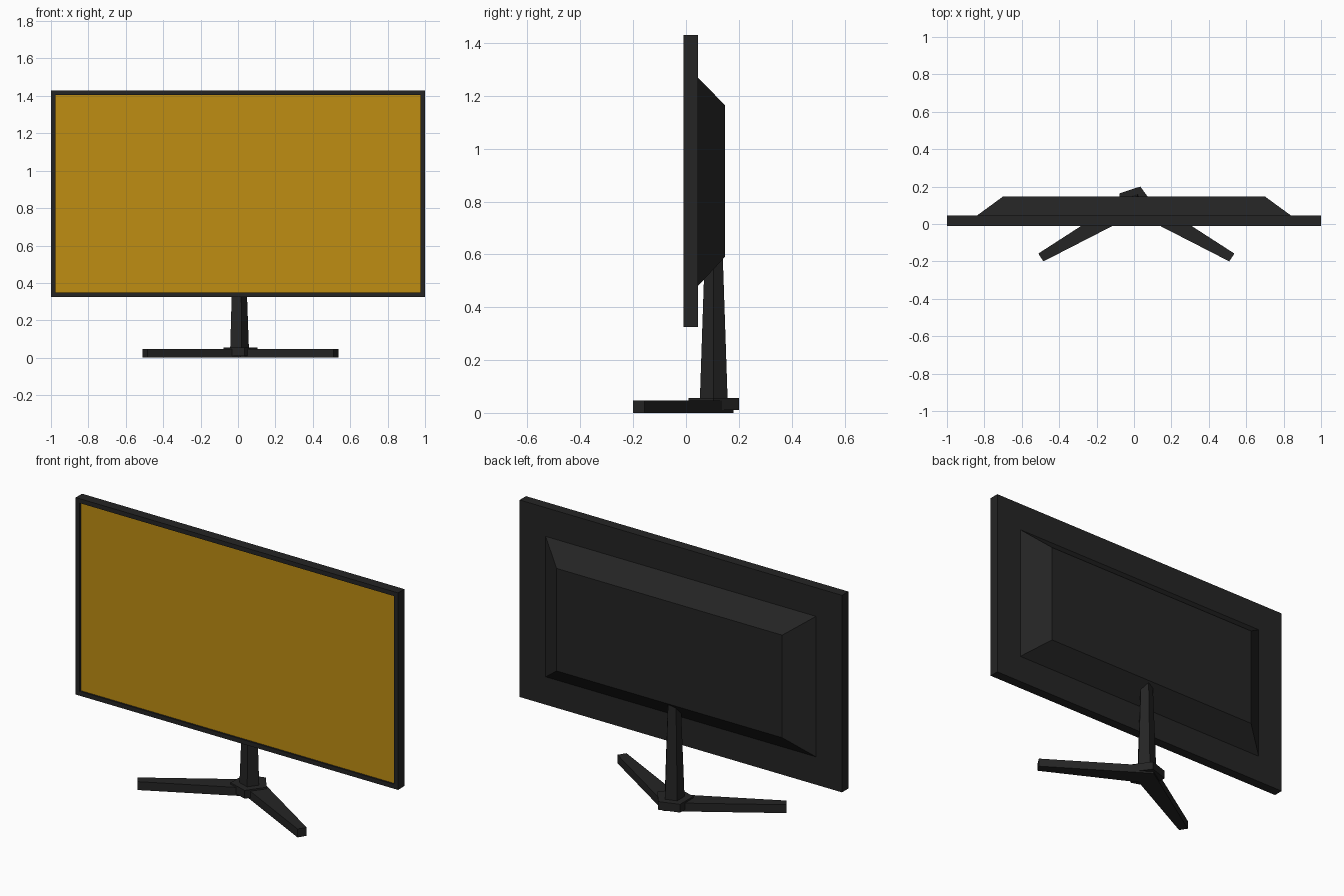
import bpy, bmesh, math

if "Cube" in bpy.data.objects:
    bpy.data.objects.remove(bpy.data.objects["Cube"])


def material(name, rgb):
    m = bpy.data.materials.new(name)
    m.diffuse_color = (*rgb, 1)
    m.use_nodes = True
    m.node_tree.nodes["Principled BSDF"].inputs["Base Color"].default_value = m.diffuse_color
    return m


BLACK = material("black plastic", (0.018, 0.018, 0.018))
AMBER = material("amber screen", (0.52, 0.27, 0.006))


def finish(name, bm, *mats):
    bmesh.ops.recalc_face_normals(bm, faces=bm.faces)
    me = bpy.data.meshes.new(name)
    bm.to_mesh(me)
    bm.free()
    for m in mats:
        me.materials.append(m)
    ob = bpy.data.objects.new(name, me)
    bpy.context.collection.objects.link(ob)
    return ob


def loft(bottom, top):
    """Closed solid between two matching loops of 3D points."""
    bm = bmesh.new()
    a = [bm.verts.new(p) for p in bottom]
    b = [bm.verts.new(p) for p in top]
    n = len(a)
    bm.faces.new(a)
    bm.faces.new(b)
    for i in range(n):
        j = (i + 1) % n
        bm.faces.new((a[i], a[j], b[j], b[i]))
    return bm


def rect(half_x, z0, z1, y):
    return [(-half_x, y, z0), (half_x, y, z0), (half_x, y, z1), (-half_x, y, z1)]


def pentagon(r, z, cx=0.003, cy=0.105):
    return [(cx + r * math.cos(math.tau * i / 5),
             cy + r * math.sin(math.tau * i / 5), z) for i in range(5)]


# Display panel: slab with a recessed screen in its front face
bm = loft(rect(1.0, 0.325, 1.43, -0.01), rect(1.0, 0.325, 1.43, 0.046))
bmesh.ops.recalc_face_normals(bm, faces=bm.faces)
front = min(bm.faces, key=lambda f: f.calc_center_median().y)
bmesh.ops.inset_region(bm, faces=[front], thickness=0.035)
bmesh.ops.inset_region(bm, faces=[front], thickness=0.0, depth=-0.01)
front.material_index = 1
finish("display_panel", bm, BLACK, AMBER)

# Bevelled rear housing
finish("rear_housing", loft(rect(0.84, 0.48, 1.27, 0.045),
                            rect(0.70, 0.59, 1.165, 0.147)), BLACK)

# Tapered five-sided stem and its collar
finish("stem", loft(pentagon(0.056, 0.03), pentagon(0.035, 0.62)), BLACK)
finish("stem_collar", loft(pentagon(0.1, 0.01), pentagon(0.1, 0.056)), BLACK)

# V-shaped foot: outline of one leg mirrored about its centre line
CX = 0.0125
leg = [(0.0, 0.18), (-0.524, -0.158), (-0.497, -0.2), (0.0, 0.055)]
outline = leg + [(-x, y) for x, y in reversed(leg[1:3])]
finish("v_foot", loft([(CX + x, y, 0.0) for x, y in outline],
                      [(CX + x, y, 0.047) for x, y in outline]), BLACK)
